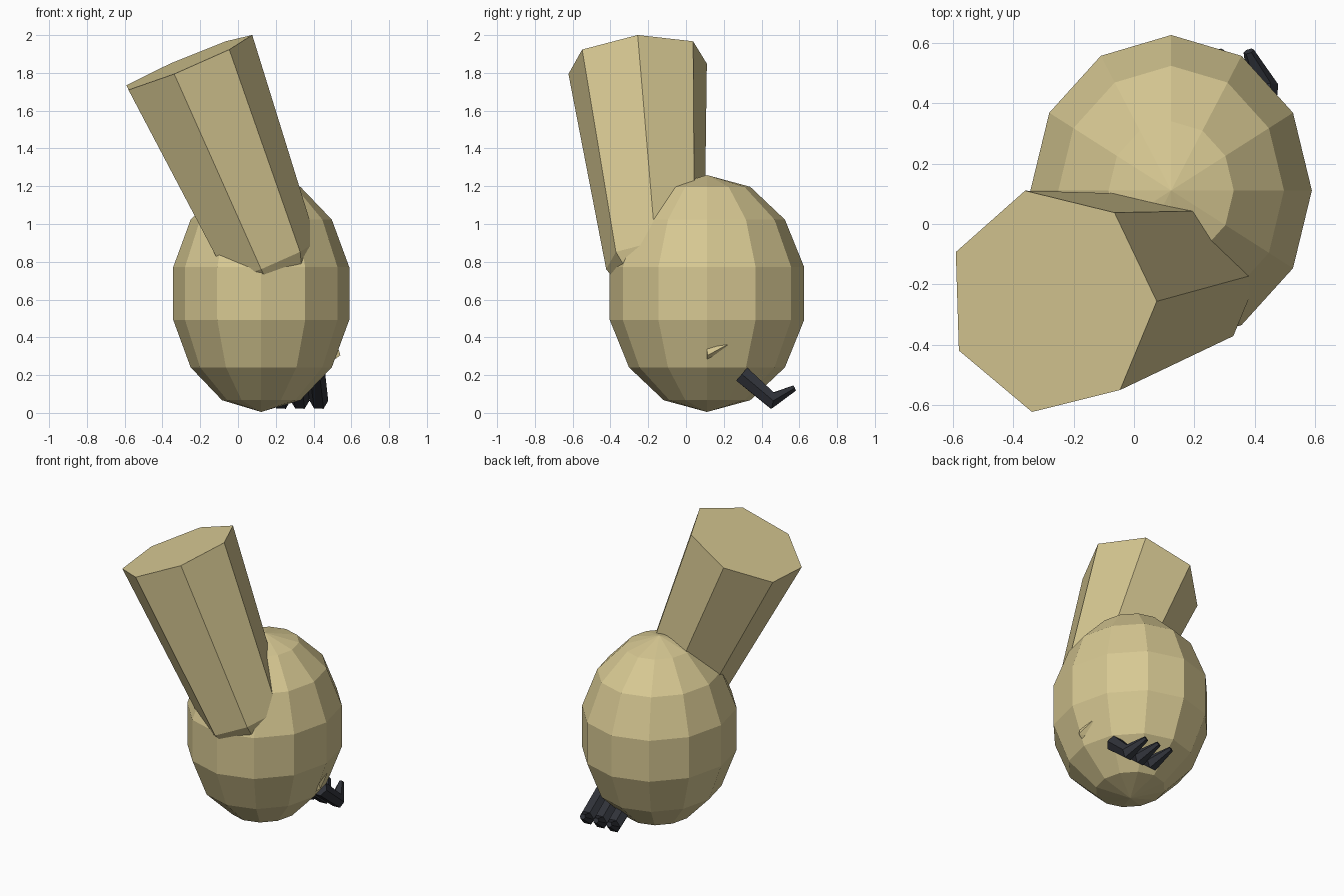
import bpy, bmesh
from math import cos, sin, pi
from mathutils import Vector

if "Cube" in bpy.data.objects:
    bpy.data.objects.remove(bpy.data.objects["Cube"])


def material(name, rgb):
    m = bpy.data.materials.new(name)
    m.diffuse_color = (*rgb, 1)
    m.use_nodes = True
    m.node_tree.nodes["Principled BSDF"].inputs["Base Color"].default_value = m.diffuse_color
    return m


tan = material("tan", (0.68, 0.58, 0.29))
dark = material("dark", (0.03, 0.033, 0.042))


def finish(bm, name, mat):
    bmesh.ops.recalc_face_normals(bm, faces=bm.faces)
    me = bpy.data.meshes.new(name)
    bm.to_mesh(me)
    bm.free()
    me.materials.append(mat)
    ob = bpy.data.objects.new(name, me)
    bpy.context.collection.objects.link(ob)
    return ob


def tube(name, rings, sides, mat):
    """Closed tube through rings of (centre, radius, axis, start direction)."""
    bm = bmesh.new()
    loops = []
    for centre, radius, axis, start in rings:
        n = Vector(axis).normalized()
        u = Vector(start)
        u = (u - n * u.dot(n)).normalized()
        v = n.cross(u)
        loops.append([bm.verts.new(Vector(centre) + radius * (u * cos(2 * pi * i / sides) + v * sin(2 * pi * i / sides)))
                      for i in range(sides)])
    for a, b in zip(loops, loops[1:]):
        for i in range(sides):
            j = (i + 1) % sides
            bm.faces.new((a[i], a[j], b[j], b[i]))
    bm.faces.new(loops[0])
    bm.faces.new(loops[-1])
    return finish(bm, name, mat)


# Egg-shaped thigh
bm = bmesh.new()
bmesh.ops.create_uvsphere(bm, u_segments=12, v_segments=7, radius=1)
bmesh.ops.scale(bm, vec=(0.478, 0.528, 0.627), verts=bm.verts)
bmesh.ops.translate(bm, vec=(0.123, 0.111, 0.632), verts=bm.verts)
finish(bm, "thigh", tan)

# Seven-sided leaning limb, with its rounded end buried in the thigh
axis, start = (-0.443, -0.092, 1.05), (0.347, 0, 0.146)
tube("upper_limb", [
    ((-0.272, -0.256, 1.854), 0.377, axis, start),
    ((0.169, -0.163, 0.803), 0.267, axis, start),
    ((0.235, -0.11, 0.63), 0.19, axis, start),
], 7, tan)

# Lower leg, buried except for one corner
bm = bmesh.new()
for p in [(0.53, 0.11, 0.345), (0.542, 0.115, 0.305), (0.515, 0.11, 0.285),
          (0.52, 0.22, 0.362), (0.35, 0.15, 0.35), (0.32, 0.28, 0.25)]:
    bm.verts.new(p)
bmesh.ops.convex_hull(bm, input=bm.verts)
finish(bm, "lower_leg", tan)

# Three hooked claws
for k in range(3):
    dx = -0.1 * k
    side = (1, 0, 0)
    tube(f"claw_{k + 1}", [
        ((0.41 + dx, 0.295, 0.205), 0.052, (0, 0.75, -0.66), side),
        ((0.428 + dx, 0.457, 0.065), 0.05, (-0.1, 0.95, -0.15), side),
        ((0.38 + dx, 0.572, 0.13), 0.018, (-0.3, 0.85, 0.4), side),
    ], 6, dark)
